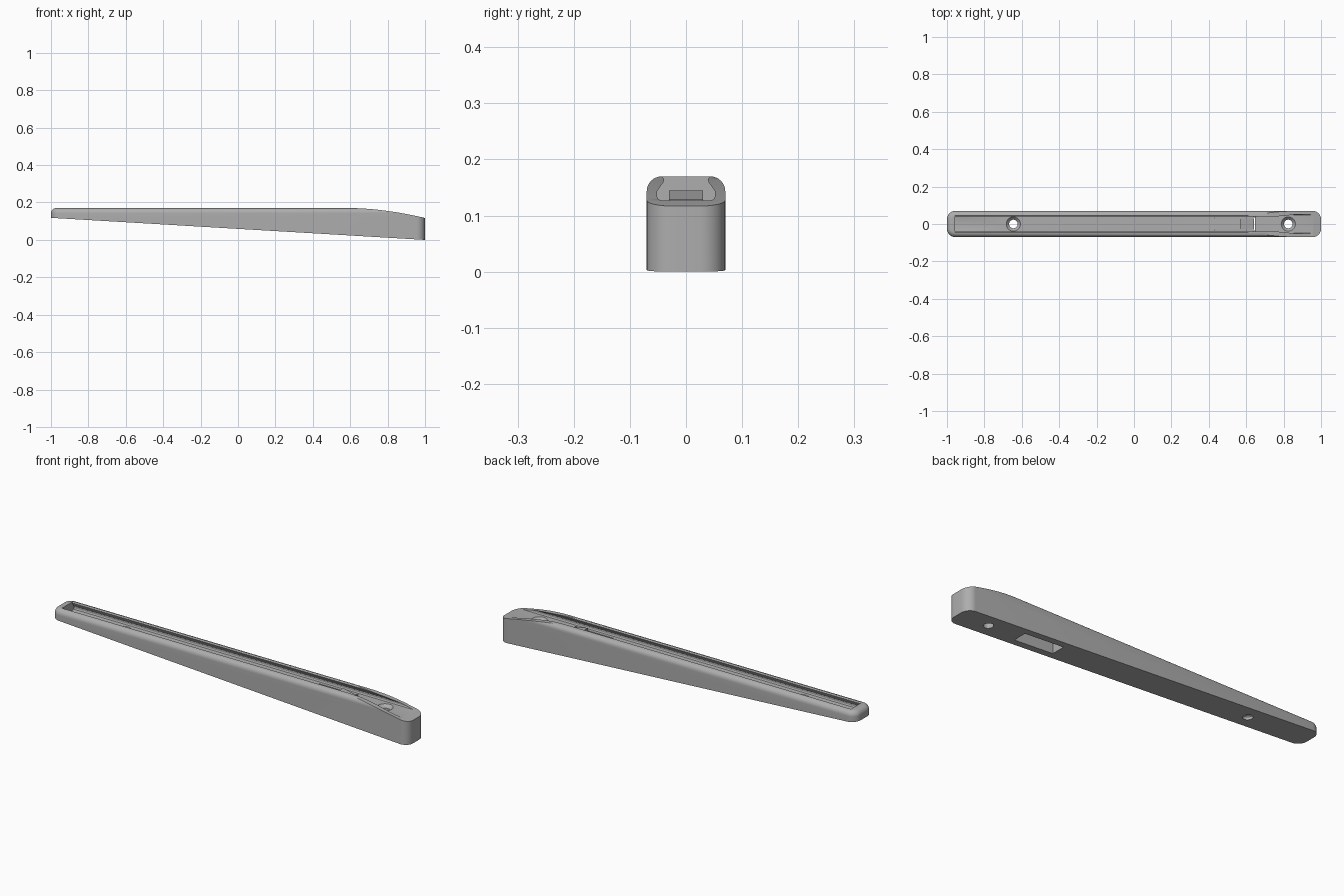
import bpy, bmesh, math

cube = bpy.data.objects.get("Cube")
if cube:
    bpy.data.objects.remove(cube, do_unlink=True)

HALF_W, TOP, FLOOR, CORNER, FILLET = 0.07, 0.17, 0.127, 0.045, 0.027

grey = bpy.data.materials.new("plain_grey")
grey.use_nodes = True
color = (0.42, 0.42, 0.42, 1)
grey.diffuse_color = color
grey.node_tree.nodes["Principled BSDF"].inputs["Base Color"].default_value = color


def loft(name, rings):
    """Closed solid through a list of equal-sized rings of points."""
    bm = bmesh.new()
    loops = [[bm.verts.new(p) for p in ring] for ring in rings]
    for a, b in zip(loops, loops[1:]):
        for i in range(len(a)):
            j = (i + 1) % len(a)
            bm.faces.new((a[i], a[j], b[j], b[i]))
    bm.faces.new(loops[0])
    bm.faces.new(loops[-1])
    bmesh.ops.recalc_face_normals(bm, faces=bm.faces)
    mesh = bpy.data.meshes.new(name)
    bm.to_mesh(mesh)
    bm.free()
    mesh.materials.append(grey)
    obj = bpy.data.objects.new(name, mesh)
    bpy.context.collection.objects.link(obj)
    return obj


def side_prism(name, profile, half_width):
    """Extrude an (x, z) profile across the width."""
    return loft(name, [[(x, y, z) for x, z in profile] for y in (-half_width, half_width)])


def box(name, x0, x1, half_width, z0, z1):
    return side_prism(name, [(x0, z0), (x1, z0), (x1, z1), (x0, z1)], half_width)


def circle(x, r, z, n=40):
    return [(x + r * math.cos(2 * math.pi * i / n), r * math.sin(2 * math.pi * i / n), z)
            for i in range(n)]


def plan_ring(inset, z, steps=10):
    """Rounded rectangle seen from above."""
    r = CORNER - inset
    ring = []
    for q, (sx, sy) in enumerate([(1, 1), (-1, 1), (-1, -1), (1, -1)]):
        for i in range(steps + 1):
            a = math.pi / 2 * (q + i / steps)
            ring.append((sx * (1 - CORNER) + r * math.cos(a),
                         sy * (HALF_W - CORNER) + r * math.sin(a), z))
    return ring


def combine(target, tool, operation):
    mod = target.modifiers.new(operation.lower(), 'BOOLEAN')
    mod.operation, mod.solver, mod.object = operation, 'EXACT', tool
    bpy.context.view_layer.objects.active = target
    bpy.ops.object.modifier_apply(modifier=mod.name)
    bpy.data.objects.remove(tool, do_unlink=True)


# Bar with rounded corners and a filleted top edge
rings = [plan_ring(0, -0.1)]
for i in range(9):
    a = math.pi / 2 * i / 8
    rings.append(plan_ring(FILLET * (1 - math.cos(a)), TOP - FILLET + FILLET * math.sin(a)))
body = loft("rail_body", rings)

# Sloping underside and nose that curves down at the thick end
trim = [(-1.1, 0.1239), (1.1, -0.0059), (1.1, 0.09)]
trim += [(x, TOP - 0.053 * ((x - 0.6) / 0.4) ** 1.8)
         for x in [0.6 + 0.02 * i for i in range(22, 0, -1)]]
trim += [(0.6, TOP), (0.55, 0.2), (-1.1, 0.2)]
combine(body, side_prism("trim_profile", trim, 0.2), 'INTERSECT')

# Undercut groove, open at the nose
half = [(0.046, 0.2), (0.046, 0.171), (0.041, 0.168), (0.039, 0.164), (0.040, 0.160),
        (0.052, 0.143), (0.052, 0.134), (0.049, 0.129), (0.044, FLOOR)]
section = half + [(-y, z) for y, z in reversed(half)]
combine(body, loft("groove_cutter", [[(x, y, z) for y, z in section] for x in (-0.957, 1.1)]),
        'DIFFERENCE')

# Countersunk screw holes
for x in (-0.645, 0.825):
    hole = loft("hole_cutter", [circle(x, 0.023, -0.1), circle(x, 0.023, FLOOR - 0.015),
                                circle(x, 0.038, FLOOR), circle(x, 0.038, 0.2)])
    combine(body, hole, 'DIFFERENCE')

# Latch pocket through the underside, with a cross gap at the tongue tip
combine(body, box("pocket_cutter", 0.43, 0.648, 0.036, -0.1, 0.14), 'DIFFERENCE')
combine(body, box("gap_cutter", 0.641, 0.648, 0.043, 0.11, 0.14), 'DIFFERENCE')

# Springy tongue with a ramped catch
tongue = side_prism("latch_tongue", [(0.43, 0.107), (0.641, 0.107), (0.641, 0.129),
                                     (0.57, 0.145), (0.57, FLOOR), (0.43, FLOOR)], 0.03)

for obj in (body, tongue):
    bpy.ops.object.select_all(action='DESELECT')
    obj.select_set(True)
    bpy.context.view_layer.objects.active = obj
    bpy.ops.object.shade_smooth_by_angle(angle=math.radians(30))
